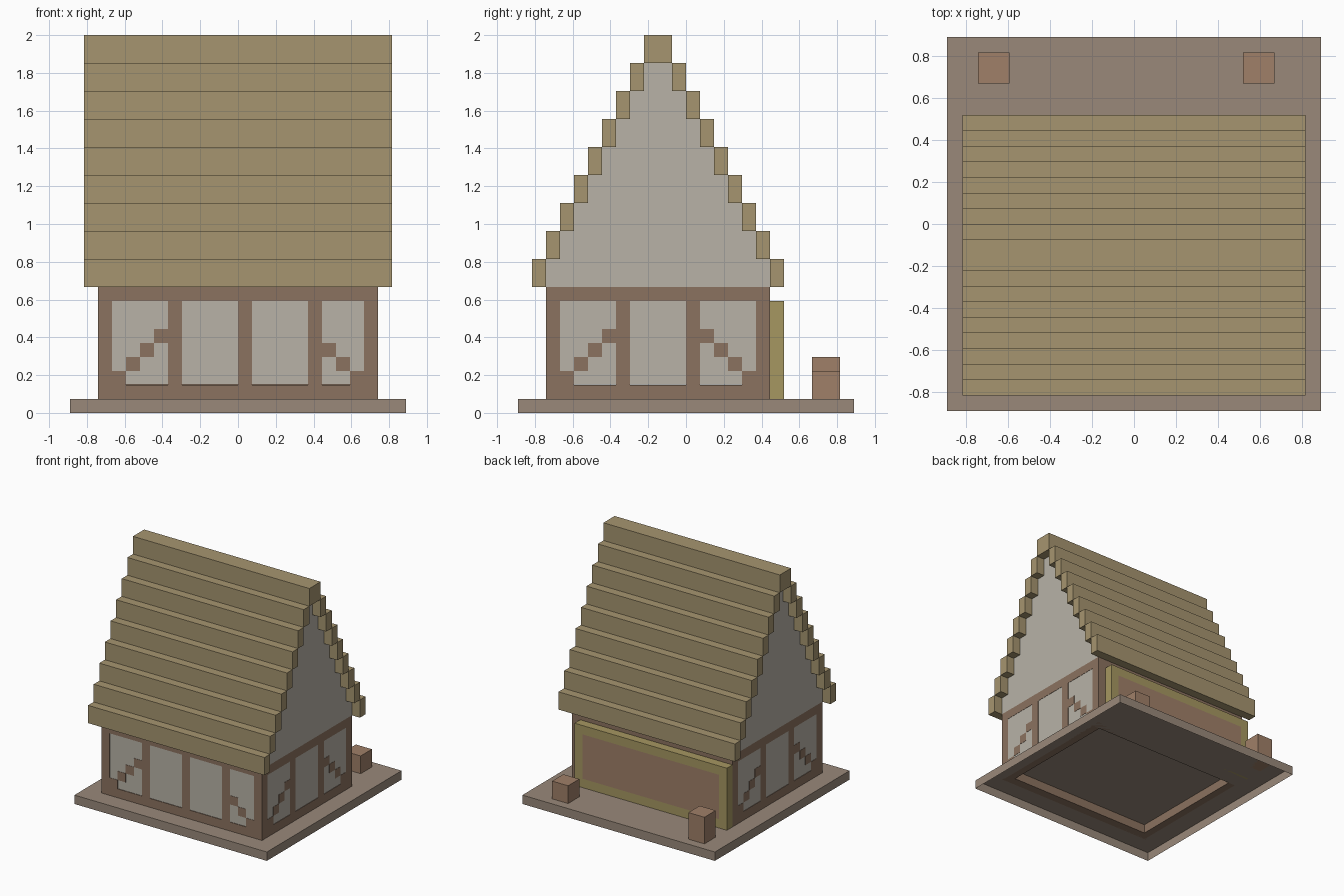
import bpy, bmesh

if "Cube" in bpy.data.objects:
    bpy.data.objects.remove(bpy.data.objects["Cube"])

U = 2 / 27  # one block of the grid


def material(name, rgb):
    m = bpy.data.materials.new(name)
    m.diffuse_color = (*rgb, 1)
    m.use_nodes = True
    m.node_tree.nodes["Principled BSDF"].inputs["Base Color"].default_value = m.diffuse_color
    return m


THATCH = material("thatch", (0.38, 0.30, 0.16))
TIMBER = material("timber", (0.26, 0.17, 0.115))
PLASTER = material("plaster", (0.48, 0.45, 0.39))
STONE = material("stone", (0.32, 0.25, 0.195))
CRATE = material("crate_wood", (0.35, 0.215, 0.14))
GILT = material("gilt", (0.38, 0.31, 0.12))


def add_box(bm, lo, hi):
    verts = bmesh.ops.create_cube(bm, size=1)["verts"]
    for v in verts:
        for i in range(3):
            v.co[i] = hi[i] if v.co[i] > 0 else lo[i]


def finish(name, bm, mat):
    me = bpy.data.meshes.new(name)
    bm.to_mesh(me)
    bm.free()
    me.materials.append(mat)
    ob = bpy.data.objects.new(name, me)
    bpy.context.collection.objects.link(ob)
    return ob


def blocks(name, boxes, mat):
    """One object from several boxes given in grid units."""
    bm = bmesh.new()
    for lo, hi in boxes:
        add_box(bm, [c * U for c in lo], [c * U for c in hi])
    return finish(name, bm, mat)


# Base: slab shell, open underneath, with a recess below the house
bm = bmesh.new()
add_box(bm, (-12 * U, -12 * U, 0), (12 * U, 12 * U, U))
bm.normal_update()
bottom = [f for f in bm.faces if f.normal.z < -0.5]
bmesh.ops.delete(bm, geom=bottom, context="FACES_ONLY")
top = next(f for f in bm.faces if f.normal.z > 0.5)
bmesh.ops.inset_region(bm, faces=[top], thickness=3.03 * U)
for v in top.verts:
    if v.co.y > 0:
        v.co.y = 4.97 * U
riser = bmesh.ops.extrude_face_region(bm, geom=[top])["geom"]
for v in [g for g in riser if isinstance(g, bmesh.types.BMVert)]:
    v.co.z += U
if top.is_valid:
    bmesh.ops.delete(bm, geom=[top], context="FACES_ONLY")
finish("base", bm, STONE)

# Plaster walls, a hair behind the timber faces
E = 0.03
blocks("plaster_walls", [((-10 + E, -10 + E, 2.02), (10 - E, 6 - E, 9))], PLASTER)

# Horizontal timbers: sill and top plate rings
rings = []
for z in (1, 8):
    rings += [((-10, -10, z), (10, -9, z + 1)), ((-10, 5, z), (10, 6, z + 1)),
              ((-10, -9, z), (-9, 5, z + 1)), ((9, -9, z), (10, 5, z + 1))]
blocks("sill_and_plate", rings, TIMBER)

# Posts: front and back rows, then both sides
posts = []
for x in (-10, -5, 0, 5, 9):
    for y in (-10, 5):
        posts.append(((x, y, 2), (x + 1, y + 1, 8)))
for y in (-5, 0):
    for x in (-10, 9):
        posts.append(((x, y, 2), (x + 1, y + 1, 8)))
blocks("posts", posts, TIMBER)

# Stepped diagonal braces
braces = []
for i in range(4):
    braces.append(((-9 + i, -10, 2 + i), (-8 + i, -9, 3 + i)))
    for x in (-10, 9):
        braces.append(((x, -9 + i, 2 + i), (x + 1, -8 + i, 3 + i)))
        braces.append(((x, 1 + i, 5 - i), (x + 1, 2 + i, 6 - i)))
for i in range(3):
    braces.append(((6 + i, -10, 4 - i), (7 + i, -9, 5 - i)))
blocks("braces", braces, TIMBER)

# Gable: stepped profile extruded along the house
left = [(-10 + k + d, 9 + 2 * k + 2 * e) for k in range(8) for d, e in ((0, 0), (0, 1))]
right = [(-4 - y, z) for y, z in reversed(left)]
bm = bmesh.new()
face = bm.faces.new([bm.verts.new((-10 * U, y * U, z * U)) for y, z in left + right])
out = bmesh.ops.extrude_face_region(bm, geom=[face])["geom"]
for v in [g for g in out if isinstance(g, bmesh.types.BMVert)]:
    v.co.x = 10 * U
bmesh.ops.recalc_face_normals(bm, faces=bm.faces)
finish("gable", bm, PLASTER)

# Thatch courses stepping up to the ridge
courses = []
for k in range(8):
    z = 9 + 2 * k
    courses.append(((-11, -11 + k, z), (11, -10 + k, z + 2)))
    courses.append(((-11, 6 - k, z), (11, 7 - k, z + 2)))
courses.append(((-11, -3, 25), (11, -1, 27)))
blocks("thatch_roof", courses, THATCH)

# Plain board on the back wall: gilt frame around a wooden panel
blocks("board_frame", [((-10, 6, 7), (9, 7, 8)), ((-10, 6, 1), (9, 7, 2)),
                       ((-10, 6, 2), (-9, 7, 7)), ((8, 6, 2), (9, 7, 7))], GILT)
blocks("board_panel", [((-9, 6, 2), (8, 7, 7))], CRATE)

# Crates on the back terrace
blocks("tall_crate", [((-10, 9, 1), (-8, 11, 4))], CRATE)
blocks("short_crate", [((7, 9, 1), (9, 11, 3))], CRATE)
